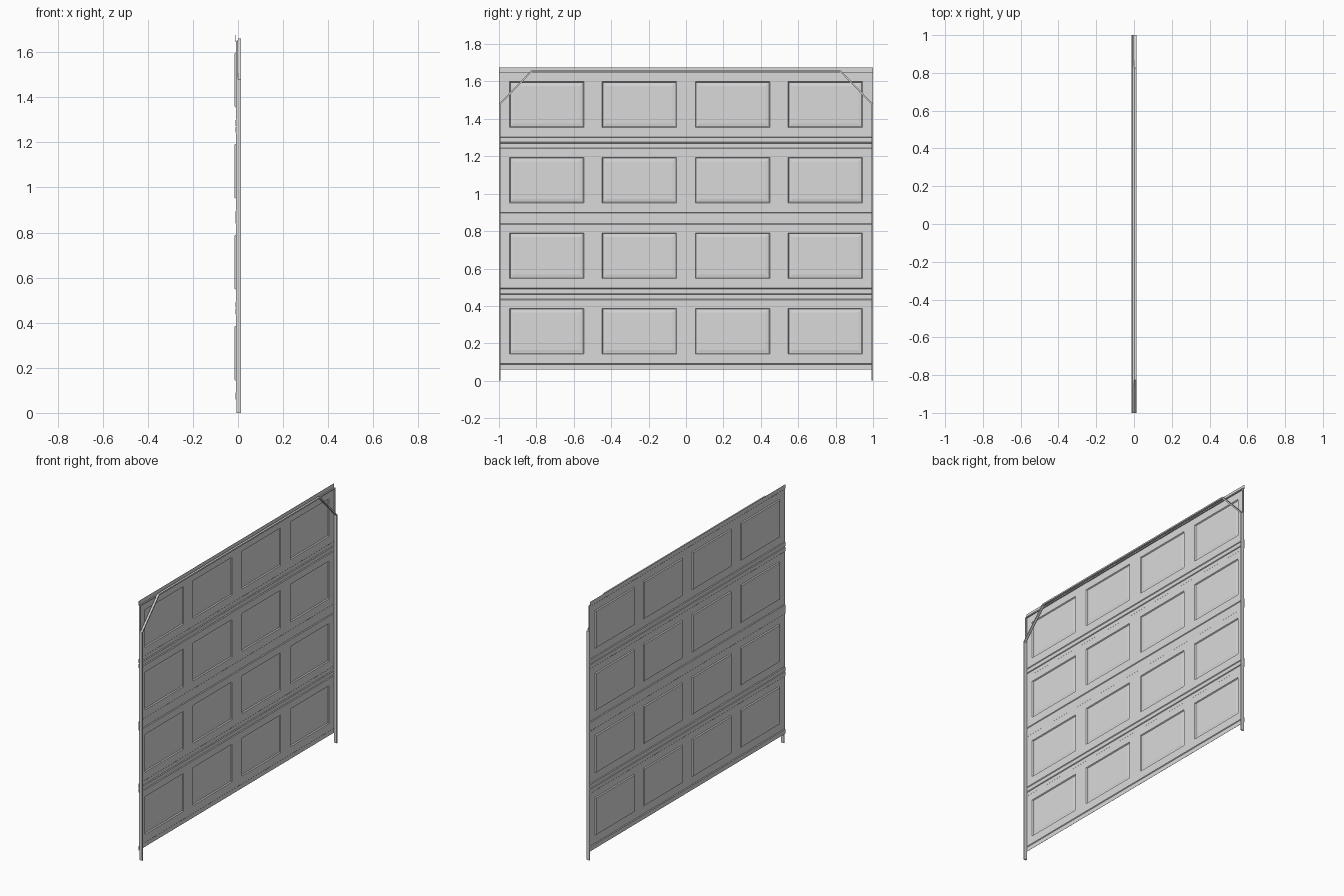
import bpy, bmesh

cube = bpy.data.objects.get("Cube")
if cube:
    bpy.data.objects.remove(cube, do_unlink=True)

grey = bpy.data.materials.new("light_grey_metal")
grey.use_nodes = True
COLOUR = (0.7, 0.7, 0.7, 1)
grey.diffuse_color = COLOUR
grey.node_tree.nodes["Principled BSDF"].inputs["Base Color"].default_value = COLOUR

# Door layout
BOTTOM, SECTION, SECTIONS = 0.06, 0.404, 4
LIP = 0.028                      # folded strip along each section edge
FACE_X, LIP_X = -0.0085, -0.0125
PANEL_Y = (0.745, 0.249, -0.249, -0.745)
PANEL_HALF_W, PANEL_LOW, PANEL_HIGH = 0.199, 0.082, 0.327


def add_object(name, bm):
    bmesh.ops.recalc_face_normals(bm, faces=bm.faces)
    mesh = bpy.data.meshes.new(name)
    bm.to_mesh(mesh)
    bm.free()
    mesh.materials.append(grey)
    obj = bpy.data.objects.new(name, mesh)
    bpy.context.collection.objects.link(obj)
    return obj


def add_box(name, low, high):
    bm = bmesh.new()
    bmesh.ops.create_cube(bm, size=1)
    for v in bm.verts:
        v.co = [l + (c + 0.5) * (h - l) for l, h, c in zip(low, high, v.co)]
    return add_object(name, bm)


def press(bm, faces, width, x):
    """Inset each face and push its middle to depth x."""
    bmesh.ops.inset_individual(bm, faces=faces, thickness=width, depth=0)
    for f in faces:
        for v in f.verts:
            v.co.x = x


def door_section(index):
    z0 = BOTTOM + index * SECTION
    columns = [-1] + sorted(c + s * PANEL_HALF_W for c in PANEL_Y for s in (-1, 1)) + [1]
    rows = [(0, LIP_X), (LIP, LIP_X), (LIP + 0.004, FACE_X),
            (PANEL_LOW, FACE_X), (PANEL_HIGH, FACE_X),
            (SECTION - LIP - 0.004, FACE_X), (SECTION - LIP, LIP_X), (SECTION, LIP_X)]
    # Narrow joint fold where two sections meet in a pair
    if index % 2 == 0:
        rows[-1:] = [(SECTION - 0.003, LIP_X), (SECTION, FACE_X)]
    else:
        rows[:1] = [(0, FACE_X), (0.003, LIP_X)]
    bm = bmesh.new()
    grid = [[bm.verts.new((x, y, z0 + z)) for y in columns] for z, x in rows]
    panels = []
    for r in range(len(rows) - 1):
        for c in range(len(columns) - 1):
            f = bm.faces.new((grid[r][c], grid[r + 1][c], grid[r + 1][c + 1], grid[r][c + 1]))
            if c % 2 and abs(rows[r][0] - PANEL_LOW) < 1e-6:
                panels.append(f)
    bm.normal_update()
    # Stamped panels: steep wall, flat groove, sloped field
    press(bm, panels, 0.006, -0.0145)
    press(bm, panels, 0.008, -0.0145)
    press(bm, panels, 0.018, -0.0125)
    obj = add_object(f"door_section_{index + 1}", bm)
    # Sheet thickness grows towards the inside of the door
    if obj.data.polygons[0].normal.x > 0:
        obj.data.flip_normals()
    sheet = obj.modifiers.new("sheet_thickness", "SOLIDIFY")
    sheet.thickness, sheet.offset = 0.001, -1


for i in range(SECTIONS):
    door_section(i)

# Continuous track: up the side, across the corner, along the top
outer = [(1, 0), (1, 1.48), (0.825, 1.662)]
inner = [(0.992, 0), (0.992, 1.477), (0.822, 1.653)]
outer += [(-y, z) for y, z in reversed(outer)]
inner += [(-y, z) for y, z in reversed(inner)]
bm = bmesh.new()
pairs = [[bm.verts.new((0, y, z)) for y, z in pair] for pair in zip(outer, inner)]
flat = [bm.faces.new((a[0], b[0], b[1], a[1])) for a, b in zip(pairs, pairs[1:])]
made = bmesh.ops.extrude_face_region(bm, geom=flat, use_keep_orig=True)
for v in made["geom"]:
    if isinstance(v, bmesh.types.BMVert):
        v.co.x = 0.0135
add_object("track", bm)

# Side strips between the sheet and the track, and the top rail
for side, name in ((1, "back_side_strip"), (-1, "front_side_strip")):
    ys = sorted((side * 0.993, side * 1.0))
    add_box(name, (-0.0075, ys[0], 0), (0, ys[1], 1.65))
add_box("top_rail", (-0.0075, -0.993, 1.645), (0, 0.993, 1.652))
